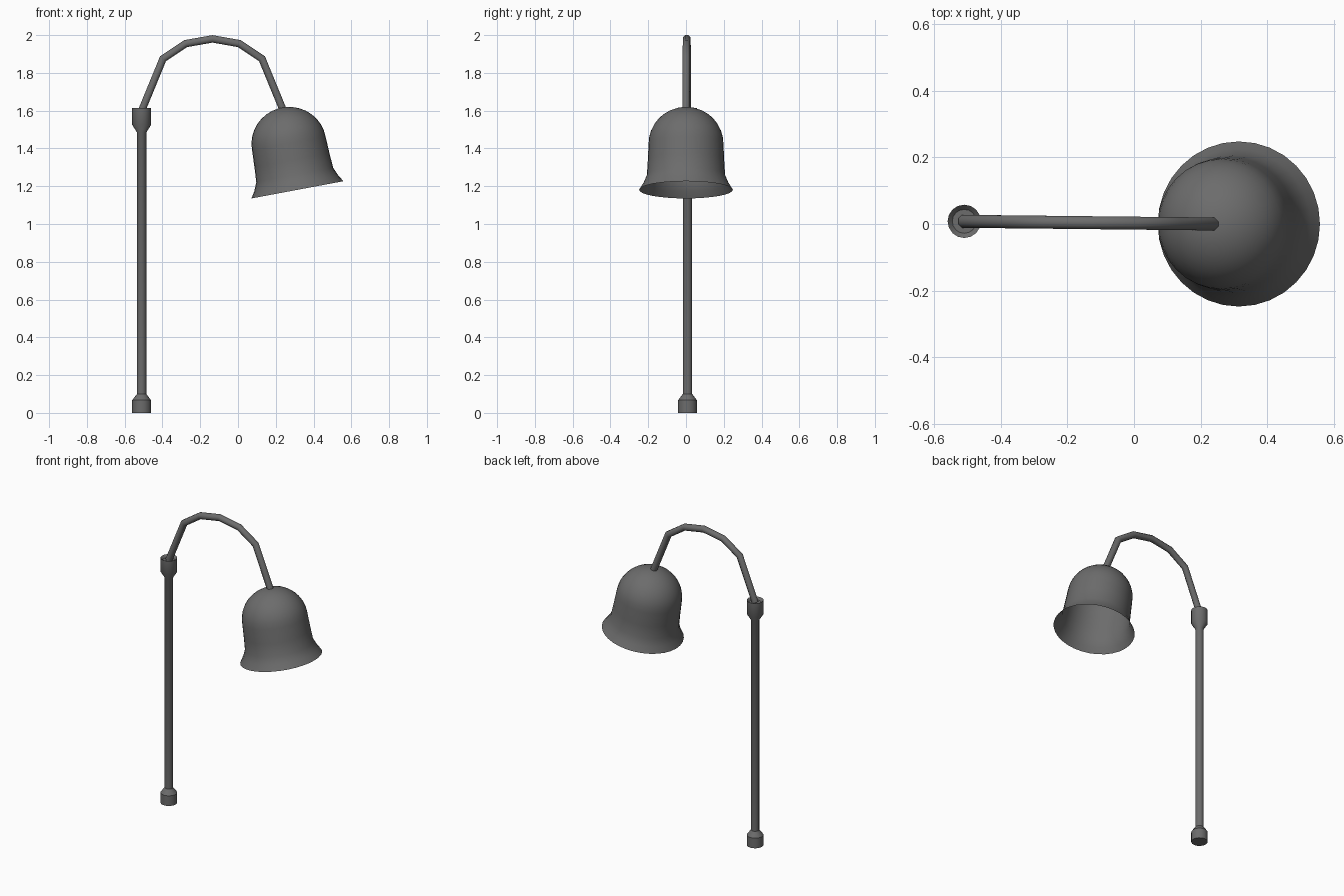
import bpy, bmesh, math
from mathutils import Vector, Matrix

if "Cube" in bpy.data.objects:
    bpy.data.objects.remove(bpy.data.objects["Cube"])

metal = bpy.data.materials.new("dark_grey_metal")
metal.diffuse_color = (0.15, 0.15, 0.15, 1)
metal.use_nodes = True
metal.node_tree.nodes["Principled BSDF"].inputs["Base Color"].default_value = metal.diffuse_color


def finish(name, bm, angle):
    mesh = bpy.data.meshes.new(name)
    bm.to_mesh(mesh)
    bm.free()
    mesh.materials.append(metal)
    ob = bpy.data.objects.new(name, mesh)
    bpy.context.collection.objects.link(ob)
    bpy.ops.object.select_all(action='DESELECT')
    ob.select_set(True)
    bpy.context.view_layer.objects.active = ob
    bpy.ops.object.shade_smooth_by_angle(angle=math.radians(angle))
    return ob


def bridge(bm, rings):
    """Join successive rings of vertices with quads."""
    n = len(rings[0])
    for a, b in zip(rings, rings[1:]):
        for i in range(n):
            j = (i + 1) % n
            bm.faces.new((a[i], a[j], b[j], b[i]))


def lathe(name, profile, sides, place, caps, angle=35):
    """Turn (radius, height) points around z, bottom to top."""
    bm = bmesh.new()
    rings = []
    for r, z in profile:
        rings.append([bm.verts.new((r * math.cos(2 * math.pi * i / sides),
                                    r * math.sin(2 * math.pi * i / sides), z))
                      for i in range(sides)])
    bridge(bm, rings)
    if 'b' in caps:
        bm.faces.new(rings[0][::-1])
    if 't' in caps:
        bm.faces.new(rings[-1])
    bm.transform(place)
    return finish(name, bm, angle)


# Post with its wide foot and top socket
post_at = Matrix.Translation((-0.51, 0.008, 0))
lathe("post", [(0.05, 0), (0.05, 0.067), (0.025, 0.10), (0.025, 1.485),
               (0.05, 1.525), (0.05, 1.615), (0.036, 1.60)],
      16, post_at, "bt")

# Bent arm: mitred tube along a symmetrical arch
mid = -0.135
half = [(0.375, 1.60), (0.262, 1.875), (0.142, 1.955)]
arch = [(mid - d, z) for d, z in half] + [(mid, 1.98)] + [(mid + d, z) for d, z in reversed(half)]
path = [Vector((x, 0.008 * (0.24 - x) / 0.75, z)) for x, z in arch]
bm = bmesh.new()
rings, sides, radius = [], 8, 0.021
for k, p in enumerate(path):
    d_in = (p - path[max(k - 1, 0)]).normalized()
    d_out = (path[min(k + 1, len(path) - 1)] - p).normalized()
    tangent = (d_in + d_out).normalized()
    stretch = 1 / tangent.dot(d_out if k == 0 else d_in)
    side = Vector((0, 1, 0))
    normal = side.cross(tangent).normalized() * stretch
    rings.append([bm.verts.new(p + radius * (math.cos(a) * side + math.sin(a) * normal))
                  for a in [2 * math.pi * (i + 0.5) / sides for i in range(sides)]])
bridge(bm, rings)
bm.faces.new(rings[0])
bm.faces.new(rings[-1][::-1])
bmesh.ops.recalc_face_normals(bm, faces=bm.faces)
finish("arm", bm, 50)

# Bell-shaped shade, open below and tilted outwards
bell = [(0.248, 0), (0.226, 0.035), (0.207, 0.08), (0.202, 0.16)]
for k in range(9):
    a = math.radians(k * 10.5)
    bell.append((0.198 * math.cos(a), 0.25 + 0.193 * math.sin(a)))
shade_at = Matrix.Translation((0.315, 0, 1.181)) @ Matrix.Rotation(math.radians(-10.6), 4, 'Y')
lathe("lamp_shade", bell, 32, shade_at, "t", 40)
